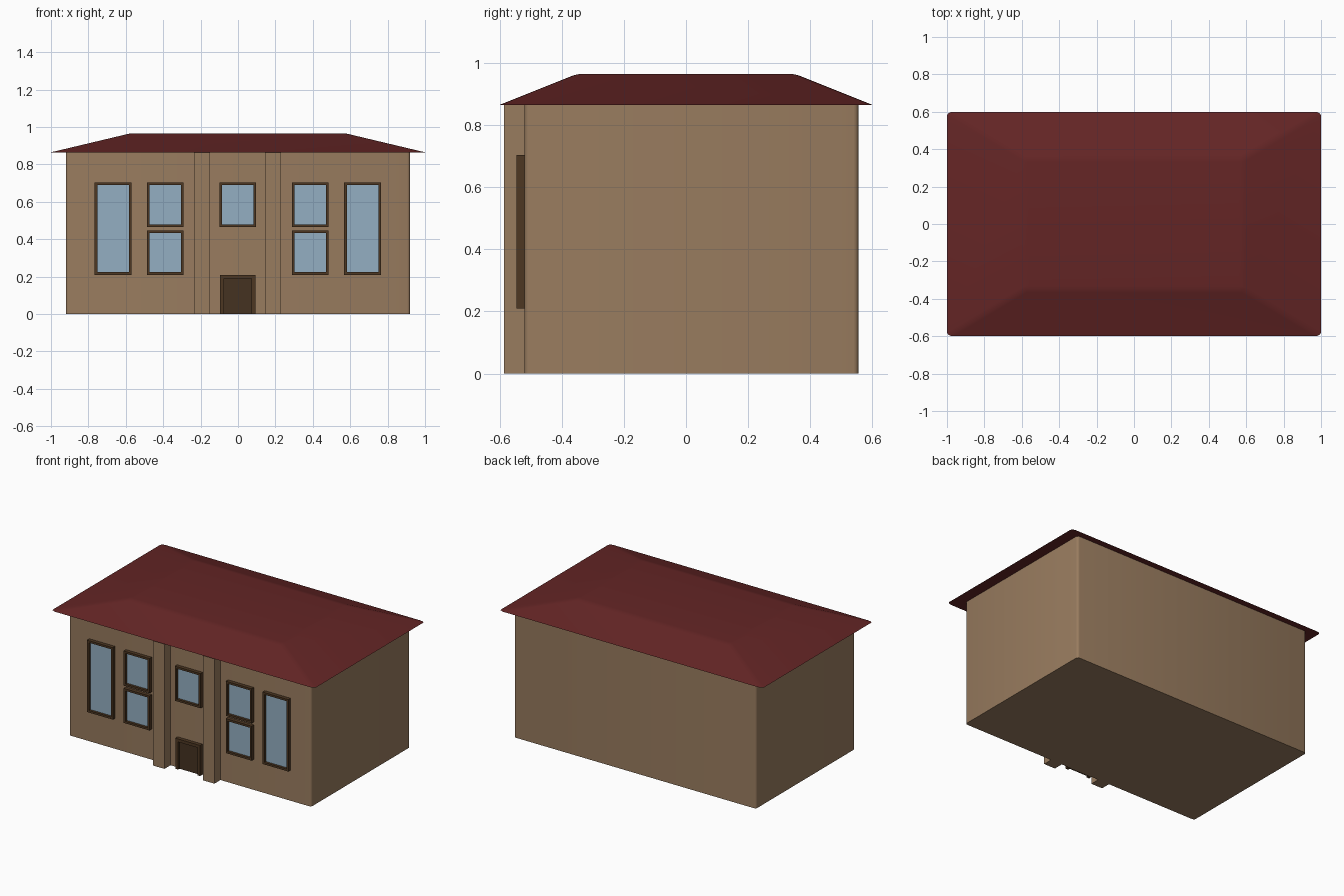
import bpy, bmesh, math

if "Cube" in bpy.data.objects:
    bpy.data.objects.remove(bpy.data.objects["Cube"])


def srgb(r, g, b):
    f = lambda c: (c / 255 / 12.92) if c / 255 <= 0.04045 else ((c / 255 + 0.055) / 1.055) ** 2.4
    return (f(r), f(g), f(b), 1)


def material(name, rgb):
    m = bpy.data.materials.new(name)
    m.diffuse_color = srgb(*rgb)
    m.use_nodes = True
    m.node_tree.nodes["Principled BSDF"].inputs["Base Color"].default_value = m.diffuse_color
    return m


WALL = material("tan_wall", (153, 124, 95))
ROOF = material("dark_red_roof", (100, 37, 37))
FRAME = material("brown_frame", (77, 55, 34))
GLASS = material("blue_glass", (148, 175, 194))
DOOR = material("dark_brown_door", (69, 50, 33))
FRONT = -0.52


def finish(name, bm, mat, smooth=False):
    bmesh.ops.recalc_face_normals(bm, faces=bm.faces[:])
    me = bpy.data.meshes.new(name)
    bm.to_mesh(me)
    bm.free()
    me.materials.append(mat)
    ob = bpy.data.objects.new(name, me)
    bpy.context.collection.objects.link(ob)
    if smooth:
        bpy.ops.object.select_all(action='DESELECT')
        ob.select_set(True)
        bpy.context.view_layer.objects.active = ob
        bpy.ops.object.shade_smooth_by_angle(angle=math.radians(35))
    return ob


def box_mesh(x0, x1, y0, y1, z0, z1):
    bm = bmesh.new()
    bmesh.ops.create_cube(bm, size=1)
    for v in bm.verts:
        v.co = (x1 if v.co.x > 0 else x0, y1 if v.co.y > 0 else y0, z1 if v.co.z > 0 else z0)
    return bm


def bevel(bm, rule, width):
    edges = [e for e in bm.edges if rule(*[v.co.z for v in e.verts])]
    bmesh.ops.bevel(bm, geom=edges, offset=width, segments=3, profile=0.5, affect='EDGES')


# Main walls, rounded on the vertical corners
bm = box_mesh(-0.92, 0.92, FRONT, 0.555, 0, 0.866)
bevel(bm, lambda a, b: abs(a - b) > 0.1, 0.016)
finish("main_walls", bm, WALL, True)

# Hipped roof with flat top, softened hips and top rim
bm = box_mesh(-1, 1, -0.6, 0.6, 0.865, 0.965)
for v in bm.verts:
    if v.co.z > 0.9:
        v.co.x *= 0.58
        v.co.y *= 0.35 / 0.6
bevel(bm, lambda a, b: max(a, b) > 0.9, 0.018)
finish("roof", bm, ROOF, True)

# Pilasters either side of the entrance
for side, s in (("left", -1), ("right", 1)):
    c = s * 0.19 - 0.002
    finish(side + "_pilaster", box_mesh(c - 0.043, c + 0.043, -0.586, FRONT + 0.01, 0, 0.866), WALL)


def ring_frame(name, x0, x1, z0, z1, t, sill=True):
    """Rectangular frame standing proud of the front wall, closed or open at the bottom."""
    bm = bmesh.new()
    zi = z0 + t if sill else z0
    outer = [(x0, z0), (x0, z1), (x1, z1), (x1, z0)]
    inner = [(x0 + t, zi), (x0 + t, z1 - t), (x1 - t, z1 - t), (x1 - t, zi)]
    o = [bm.verts.new((x, -0.545, z)) for x, z in outer]
    i = [bm.verts.new((x, -0.545, z)) for x, z in inner]
    faces = []
    for k in range(4 if sill else 3):
        n = (k + 1) % 4
        faces.append(bm.faces.new((o[k], o[n], i[n], i[k])))
    ext = bmesh.ops.extrude_face_region(bm, geom=faces, use_keep_orig=True)
    for g in ext["geom"]:
        if isinstance(g, bmesh.types.BMVert):
            g.co.y = FRONT + 0.003
    finish(name, bm, FRAME)


# Windows: (x centre, bottom, top)
windows = [(0, 0.466, 0.704)]
for s in (-1, 1):
    windows += [(s * 0.667, 0.21, 0.704), (s * 0.388, 0.466, 0.704), (s * 0.388, 0.21, 0.447)]
for n, (c, z0, z1) in enumerate(windows):
    c -= 0.001
    ring_frame(f"window_frame_{n}", c - 0.098, c + 0.098, z0, z1, 0.014)
    finish(f"window_glass_{n}",
           box_mesh(c - 0.085, c + 0.085, FRONT - 0.008, FRONT + 0.001, z0 + 0.013, z1 - 0.013), GLASS)

# Entrance door inside its frame
ring_frame("door_frame", -0.095, 0.093, 0, 0.21, 0.021, sill=False)
finish("door", box_mesh(-0.075, 0.073, FRONT - 0.01, FRONT + 0.001, 0, 0.19), DOOR)
